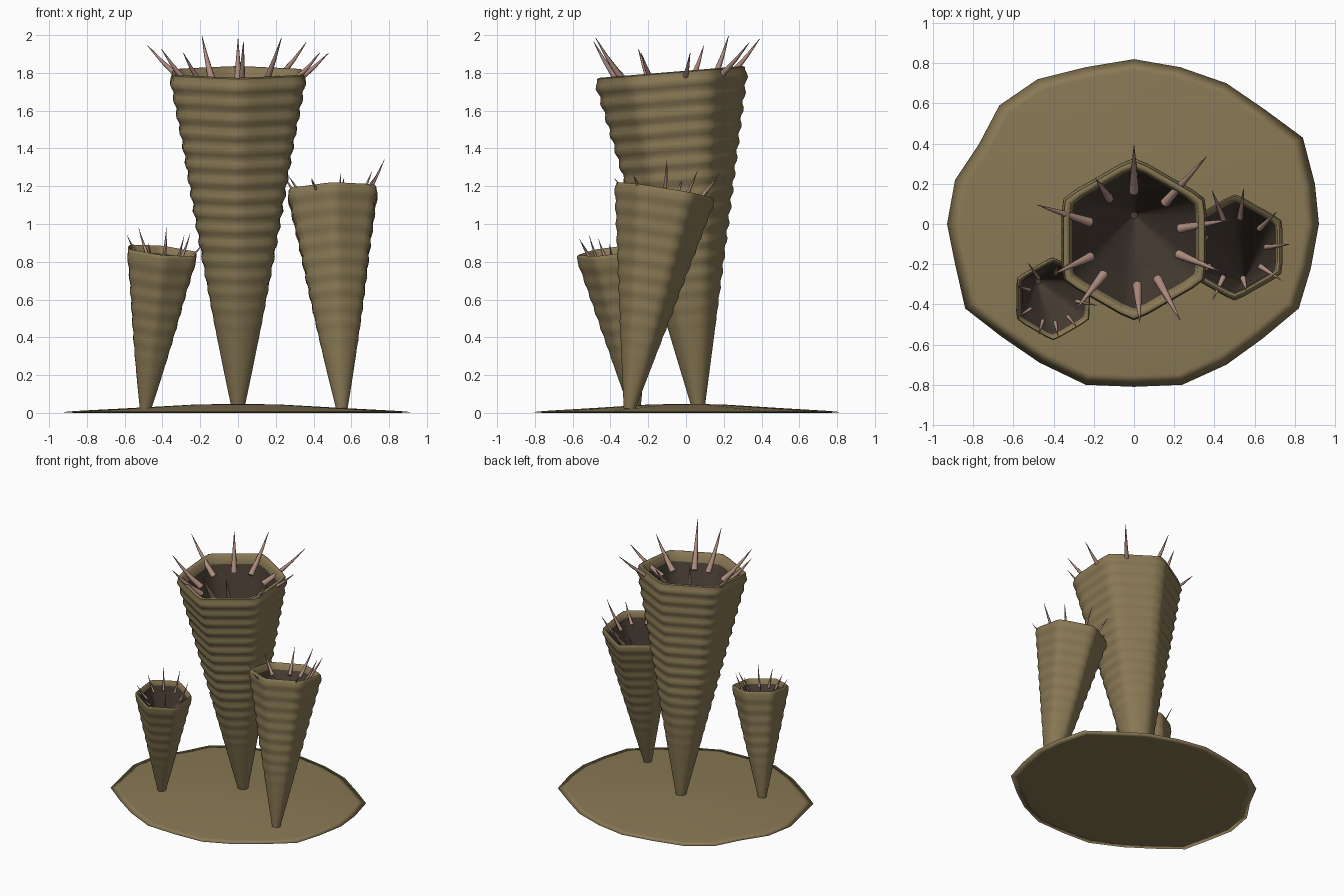
import bpy, bmesh, math
from math import sin, cos, pi, radians
from mathutils import Vector

cube = bpy.data.objects.get("Cube")
if cube:
    bpy.data.objects.remove(cube)


def material(name, rgb):
    m = bpy.data.materials.new(name)
    m.use_nodes = True
    m.diffuse_color = (*rgb, 1)
    bsdf = m.node_tree.nodes["Principled BSDF"]
    bsdf.inputs["Base Color"].default_value = (*rgb, 1)
    bsdf.inputs["Roughness"].default_value = 0.9
    return m


TAN = material("tan skin", (0.25, 0.19, 0.09))
DARK = material("dark hollow", (0.07, 0.05, 0.036))
PINK = material("pink spine", (0.42, 0.26, 0.21))


def loft(bm, rings, cap_start=True, cap_end=True, dark_from=None):
    """Skin a list of equally sized point rings."""
    loops = [[bm.verts.new(p) for p in ring] for ring in rings]
    n = len(loops[0])
    for k, (a, b) in enumerate(zip(loops, loops[1:])):
        for i in range(n):
            j = (i + 1) % n
            f = bm.faces.new((a[i], a[j], b[j], b[i]))
            if dark_from is not None and k >= dark_from:
                f.material_index = 1
    if cap_start:
        bm.faces.new(loops[0][::-1])
    if cap_end:
        f = bm.faces.new(loops[-1])
        f.material_index = 1 if dark_from is not None else 0


def finish(bm, name, mats, angle=180):
    bmesh.ops.recalc_face_normals(bm, faces=bm.faces)
    me = bpy.data.meshes.new(name)
    bm.to_mesh(me)
    bm.free()
    ob = bpy.data.objects.new(name, me)
    bpy.context.collection.objects.link(ob)
    for m in mats:
        me.materials.append(m)
    bpy.ops.object.select_all(action='DESELECT')
    ob.select_set(True)
    bpy.context.view_layer.objects.active = ob
    bpy.ops.object.shade_smooth_by_angle(angle=radians(angle))
    return ob


# Irregular low mound the tubes grow from
outline = [(.92, 0), (.9, .2), (.84, .43), (.65, .57), (.46, .7), (.23, .78),
           (0, .82), (-.24, .78), (-.48, .72), (-.67, .59), (-.77, .4), (-.89, .22),
           (-.93, 0), (-.89, -.2), (-.84, -.42), (-.66, -.56), (-.47, -.69), (-.24, -.8),
           (0, -.81), (.24, -.8), (.46, -.7), (.64, -.57), (.82, -.42), (.88, -.22)]
layers = [(.5, 0), (.93, 0), (1, .004), (.93, .01), (.6, .026), (.25, .044), (.08, .047)]
bm = bmesh.new()
loft(bm, [[(x * s, y * s, z) for x, y in outline] for s, z in layers])
finish(bm, "ground_mound", [TAN])


def tube(name, base, mouth, radius, foot, ripple):
    """Leaning ribbed cone, round at the foot and six-cornered at the mouth."""
    base, mouth = Vector(base), Vector(mouth)
    axis = mouth - base
    length = axis.length
    turn = Vector((0, 0, 1)).rotation_difference(axis)

    def ring(r, h, blend):
        pts = []
        for i in range(36):
            t = 2 * pi * i / 36
            d = (t - pi / 2 + pi / 6) % (pi / 3) - pi / 6   # angle from nearest corner
            hexa = cos(pi / 6) / cos(pi / 6 - abs(d))
            hexa = min(hexa, 0.975)
            k = r * (1 + blend * (hexa - 1))
            pts.append(base + turn @ Vector((k * cos(t), k * sin(t), h)))
        return pts

    rings = []
    steps = int(length / 0.02)
    for s in range(steps):
        u = s / steps
        r = foot + (radius - foot) * min(1, u * 1.03)
        fade = min(1, max(0, (u - .2) * 3))
        r += ripple * fade * sin(2 * pi * u * length / 0.085)
        rings.append(ring(r, u * length, min(1, u * 1.3)))
    # Rounded rim, pale inner lip, then the dark funnel
    rings.append(ring(radius * .985, length - .006, 1))
    rings.append(ring(radius * .955, length, 1))
    rings.append(ring(radius * .9, length - .01, 1))
    rings.append(ring(radius * .87, length - radius * .18, 1))
    lip = len(rings) - 1
    rings.append(ring(radius * .8, length - radius * .4, 1))
    rings.append(ring(radius * .5, length * .6, .8))
    rings.append(ring(foot * .5, length * .15, 0))
    bm = bmesh.new()
    loft(bm, rings, dark_from=lip)
    finish(bm, name, [TAN, DARK], 60)
    return turn


def spines(name, mouth, turn, radius, thick, tips):
    """Ring of slightly curved tapering spines: (angle, reach, rise)."""
    mouth = Vector(mouth)
    bm = bmesh.new()
    for angle, reach, rise in tips:
        a = radians(angle)
        out = Vector((cos(a), sin(a), 0))
        root = mouth + turn @ (out * radius * .57 - Vector((0, 0, radius * .26)))
        tip = mouth + out * reach + Vector((0, 0, rise))
        d = (tip - root).normalized()
        side = d.orthogonal().normalized()
        other = d.cross(side)
        rings = []
        for u, w in ((0, 1), (.35, .72), (.7, .4), (1, .06)):
            c = root.lerp(tip, u) + Vector((0, 0, -.04 * radius * sin(pi * u)))
            rings.append([c + (side * cos(i * pi / 4) + other * sin(i * pi / 4)) * thick * w
                          for i in range(8)])
        loft(bm, rings)
    finish(bm, name, [PINK], 60)


main = [(90, .47, .175), (49, .55, .155), (12, .49, .1), (-20, .46, .1), (-60, .46, .18),
        (-86, .41, .16), (-130, .45, .1), (-157, .44, .12), (160, .51, .14), (122, .36, .19)]
middle = [(81, .29, .09), (39, .27, .1), (2, .275, .16), (-36, .29, .08), (-75, .23, .06),
          (-112, .29, .06), (-145, .28, .07), (160, .27, .07), (112, .3, .06)]
small = [(-154, .2, .06), (-113, .19, .04), (-83, .19, .06), (-50, .18, .08), (-8, .22, .04),
         (35, .18, .09), (83, .18, .13), (125, .22, .12), (160, .2, .08)]

# Tall, middle and small tubes with their spines
for label, base, mouth, radius, foot, ripple, thick, tips in (
        ("tall", (0, .065, .03), (0, -.08, 1.805), .41, .035, .007, .024, main),
        ("middle", (.55, -.3, .02), (.5, -.11, 1.18), .272, .03, .004, .015, middle),
        ("small", (-.49, -.27, .02), (-.4, -.375, .86), .213, .03, .003, .01, small)):
    turn = tube(label + "_tube", base, mouth, radius, foot, ripple)
    spines(label + "_tube_spines", mouth, turn, radius, thick, tips)
